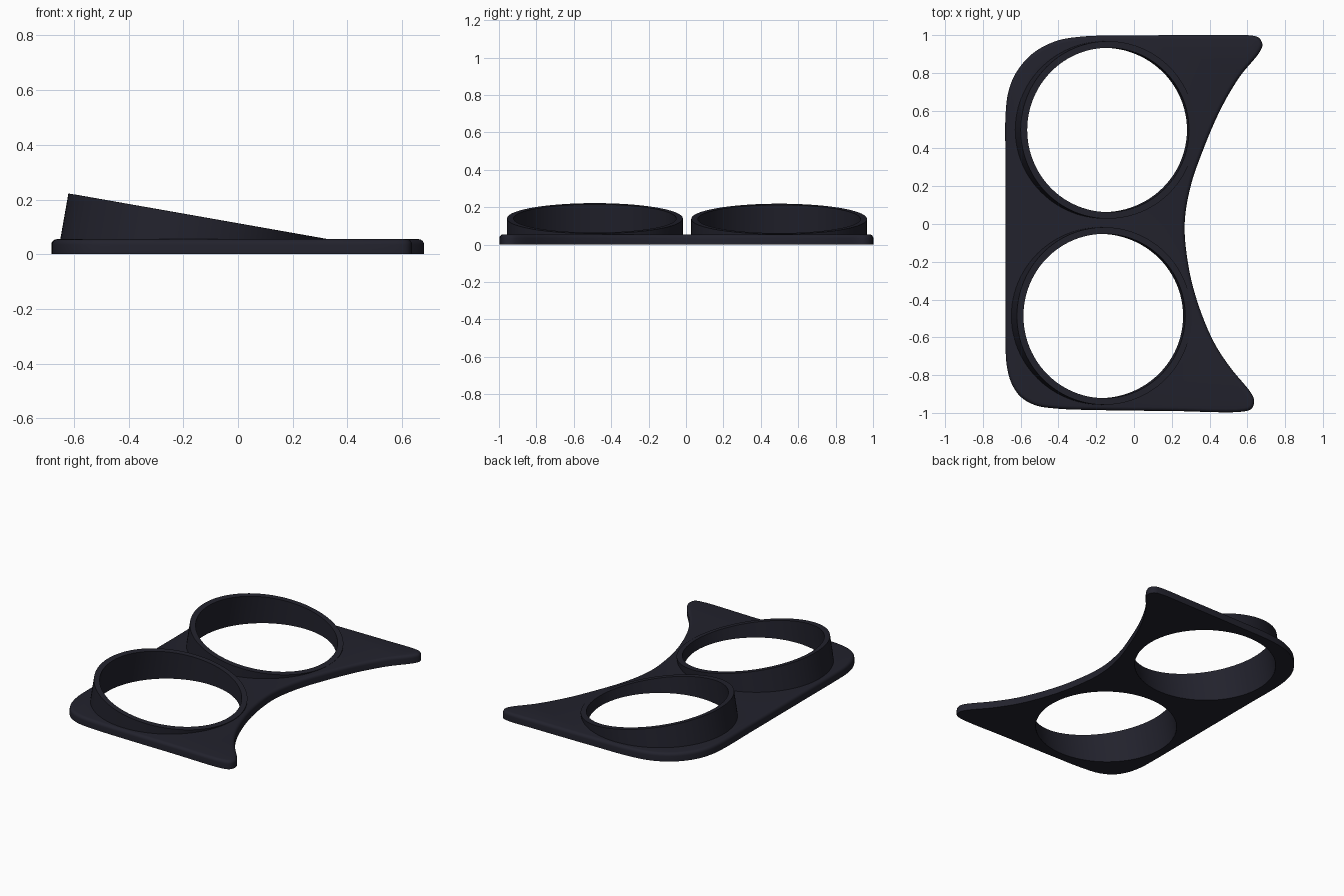
import bpy, bmesh
from math import sin, cos, pi, radians
from mathutils import Vector

default = bpy.data.objects.get("Cube")
if default:
    bpy.data.objects.remove(default, do_unlink=True)

TILT = radians(10)
AXIS = Vector((sin(TILT), 0, cos(TILT)))
ACROSS = Vector((cos(TILT), 0, -sin(TILT)))
SIDE = Vector((0, 1, 0))
PLATE_TOP = 0.055
OUTER, INNER = 0.47, 0.435
SEGMENTS = 96

paint = bpy.data.materials.new("dark_navy")
paint.use_nodes = True
color = (0.016, 0.016, 0.026, 1)
paint.diffuse_color = color
paint.node_tree.nodes["Principled BSDF"].inputs["Base Color"].default_value = color


def make_object(name, bm):
    bmesh.ops.recalc_face_normals(bm, faces=bm.faces)
    mesh = bpy.data.meshes.new(name)
    bm.to_mesh(mesh)
    bm.free()
    mesh.materials.append(paint)
    obj = bpy.data.objects.new(name, mesh)
    bpy.context.collection.objects.link(obj)
    return obj


def activate(obj):
    bpy.ops.object.select_all(action='DESELECT')
    obj.select_set(True)
    bpy.context.view_layer.objects.active = obj


def smooth_outline(points, steps=6):
    """Closed smooth curve through the given points."""
    pts = [Vector(p) for p in points]
    n = len(pts)
    result = []
    for i in range(n):
        a, b, c, d = (pts[(i + k) % n] for k in (-1, 0, 1, 2))
        # Centripetal spacing keeps the tight corners clean
        t1 = (b - a).length ** 0.5
        t2 = t1 + (c - b).length ** 0.5
        t3 = t2 + (d - c).length ** 0.5
        for s in range(steps):
            t = t1 + (t2 - t1) * s / steps
            ab, bc, cd = a.lerp(b, t / t1), b.lerp(c, (t - t1) / (t2 - t1)), c.lerp(d, (t - t2) / (t3 - t2))
            abc = ab.lerp(bc, t / t2)
            bcd = bc.lerp(cd, (t - t1) / (t3 - t1))
            result.append(abc.lerp(bcd, (t - t1) / (t2 - t1)))
    return result


def rim(center, radius):
    """Tilted circle."""
    angles = [2 * pi * i / SEGMENTS for i in range(SEGMENTS)]
    return [center + radius * (cos(t) * ACROSS + sin(t) * SIDE) for t in angles]


def slide(loop, z):
    """Move a loop along the tilted axis onto a level plane."""
    return [p - AXIS * ((p.z - z) / AXIS.z) for p in loop]


def bridge(bm, a, b):
    n = len(a)
    for i in range(n):
        j = (i + 1) % n
        bm.faces.new((a[i], a[j], b[j], b[i]))


# Flat plate with a concave right side and a rounded upper edge
outline = smooth_outline([
    (-0.68, 0), (-0.68, 0.3), (-0.68, 0.58), (-0.665, 0.7), (-0.625, 0.8), (-0.54, 0.9),
    (-0.42, 0.966), (-0.28, 0.992), (0, 0.998), (0.4, 1), (0.62, 0.998),
    (0.662, 0.985), (0.68, 0.95), (0.665, 0.91),
    (0.56, 0.78), (0.46, 0.61), (0.365, 0.39), (0.3, 0.2), (0.268, 0),
    (0.288, -0.22), (0.335, -0.41), (0.42, -0.62), (0.51, -0.76), (0.62, -0.895),
    (0.636, -0.935), (0.625, -0.975), (0.585, -0.992),
    (0.2, -0.99), (-0.2, -0.985), (-0.4, -0.978), (-0.52, -0.96), (-0.6, -0.915),
    (-0.65, -0.84), (-0.675, -0.74), (-0.68, -0.6), (-0.68, -0.3)])
bm = bmesh.new()
bottom = bm.faces.new([bm.verts.new((p.x, p.y, 0)) for p in outline])
extruded = bmesh.ops.extrude_face_region(bm, geom=[bottom], use_keep_orig=True)
top_verts = [g for g in extruded["geom"] if isinstance(g, bmesh.types.BMVert)]
bmesh.ops.translate(bm, verts=top_verts, vec=(0, 0, PLATE_TOP))
top_edges = [e for e in bm.edges if all(v.co.z > 0.01 for v in e.verts)]
bmesh.ops.bevel(bm, geom=top_edges, offset=0.02, segments=4, profile=0.5, affect='EDGES')
plate = make_object("base_plate", bm)

# Tilted rings, each with its opening cut through the plate
rings = []
for name, center in (("front_ring", Vector((-0.157, -0.487, 0.1405))),
                     ("back_ring", Vector((-0.137, 0.498, 0.1375)))):
    outer, inner = rim(center, OUTER), rim(center, INNER)
    bm = bmesh.new()
    loops = [[bm.verts.new(p) for p in loop] for loop in
             (slide(outer, PLATE_TOP / 2), outer, inner, slide(inner, 0))]
    for i in range(4):
        bridge(bm, loops[i], loops[(i + 1) % 4])
    rings.append(make_object(name, bm))

    bore = rim(center, INNER + 0.001)
    bm = bmesh.new()
    low, high = ([bm.verts.new(p) for p in slide(bore, z)] for z in (-0.1, 0.3))
    bridge(bm, low, high)
    bm.faces.new(low)
    bm.faces.new(high)
    cutter = make_object("opening_cutter", bm)
    cutter.hide_render = True
    cut = plate.modifiers.new("opening", 'BOOLEAN')
    cut.operation = 'DIFFERENCE'
    cut.solver = 'EXACT'
    cut.object = cutter
    activate(plate)
    bpy.ops.object.modifier_apply(modifier=cut.name)
    bpy.data.objects.remove(cutter, do_unlink=True)

for obj in [plate] + rings:
    activate(obj)
    bpy.ops.object.shade_smooth_by_angle(angle=radians(35))
